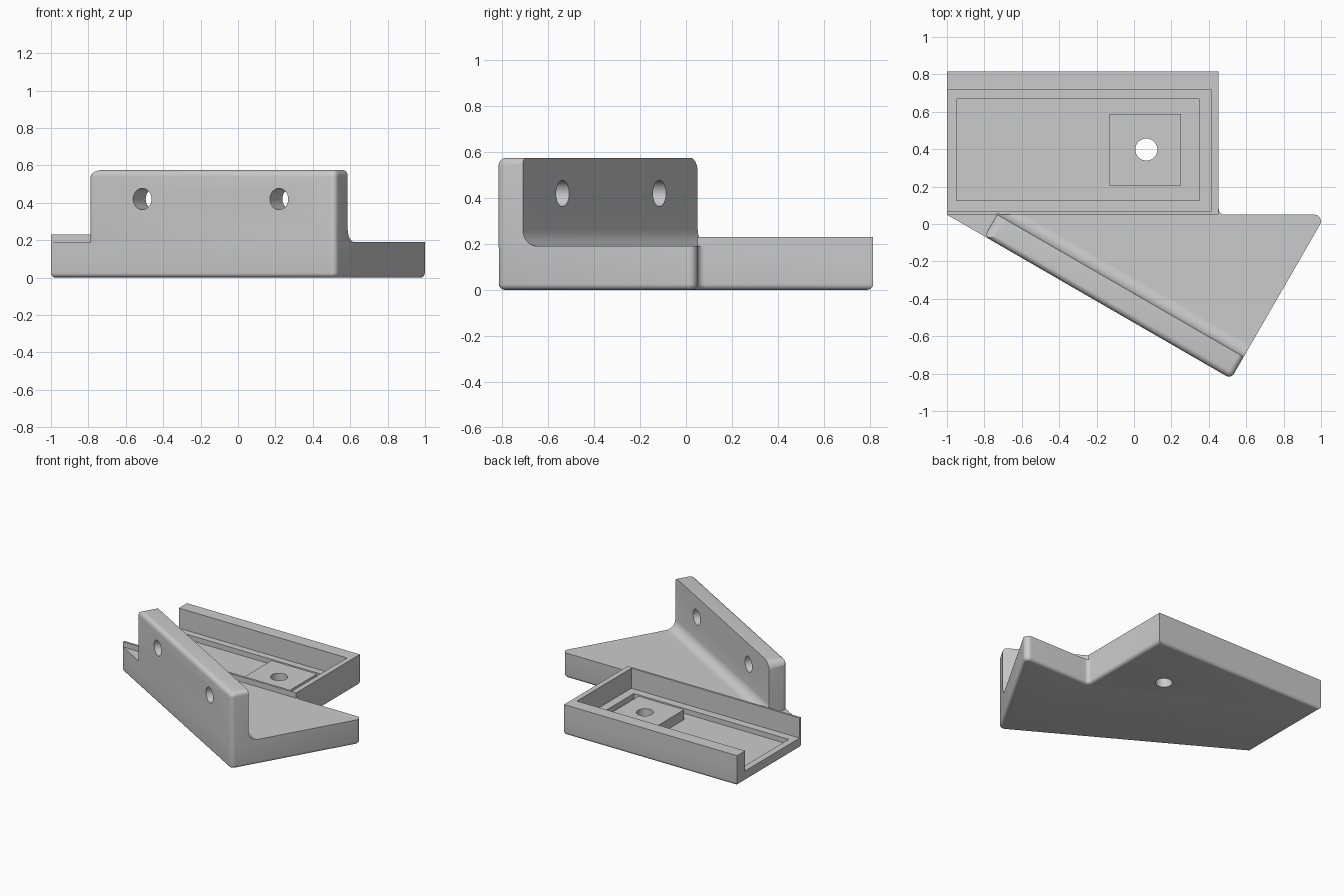
import bpy
import bmesh
from math import radians, cos, sin, tan
from mathutils import Vector, Matrix

if "Cube" in bpy.data.objects:
    bpy.data.objects.remove(bpy.data.objects["Cube"])

grey = bpy.data.materials.new("plain_grey")
grey.use_nodes = True
grey.diffuse_color = (0.6, 0.6, 0.6, 1)
grey.node_tree.nodes["Principled BSDF"].inputs["Base Color"].default_value = (0.6, 0.6, 0.6, 1)

X, Y, Z = Vector((1, 0, 0)), Vector((0, 1, 0)), Vector((0, 0, 1))


def frame(x, y, z):
    return Matrix((x, y, z)).transposed().to_4x4()


def rounded(corners, steps=6):
    """Outline from (x, y, radius) corners, with arcs where radius > 0."""
    out = []
    for i, (x, y, r) in enumerate(corners):
        p = Vector((x, y, 0))
        if not r:
            out.append(p)
            continue
        a = (Vector((*corners[i - 1][:2], 0)) - p).normalized()
        b = (Vector((*corners[(i + 1) % len(corners)][:2], 0)) - p).normalized()
        half = a.angle(b) / 2
        t = r / tan(half)
        centre = p + (a + b).normalized() * (r / sin(half))
        start, end = p + a * t - centre, p + b * t - centre
        for k in range(steps + 1):
            blend = start.normalized().slerp(end.normalized(), k / steps)
            out.append(centre + blend.normalized() * r)
    return out


def prism(name, outline, lo, hi, matrix=Matrix(), bevel=0, pick=None):
    """Extrude an outline from lo to hi, optionally rounding the picked edges."""
    bm = bmesh.new()
    face = bm.faces.new([bm.verts.new((p.x, p.y, lo)) for p in outline])
    top = bmesh.ops.extrude_face_region(bm, geom=[face], use_keep_orig=True)["geom"]
    for v in top:
        if isinstance(v, bmesh.types.BMVert):
            v.co.z = hi
    bmesh.ops.recalc_face_normals(bm, faces=bm.faces)
    if bevel:
        edges = [e for e in bm.edges if pick(e.verts[0].co, e.verts[1].co)]
        bmesh.ops.bevel(bm, geom=edges, offset=bevel, segments=5, profile=0.5,
                        affect='EDGES', clamp_overlap=False)
    bm.transform(matrix)
    bmesh.ops.recalc_face_normals(bm, faces=bm.faces)
    mesh = bpy.data.meshes.new(name)
    bm.to_mesh(mesh)
    bm.free()
    mesh.materials.append(grey)
    obj = bpy.data.objects.new(name, mesh)
    bpy.context.collection.objects.link(obj)
    return obj


def box(name, x0, x1, y0, y1, z0, z1):
    return prism(name, rounded([(x0, y0, 0), (x1, y0, 0), (x1, y1, 0), (x0, y1, 0)]), z0, z1)


def circle(x, y, r, count=32):
    turn = radians(360 / count)
    return [Vector((x + r * cos(k * turn), y + r * sin(k * turn), 0)) for k in range(count)]


def combine(obj, tool, operation):
    mod = obj.modifiers.new("cut", 'BOOLEAN')
    mod.operation, mod.solver, mod.object = operation, 'EXACT', tool
    bpy.context.view_layer.update()
    baked = bpy.data.meshes.new_from_object(
        obj.evaluated_get(bpy.context.evaluated_depsgraph_get()))
    obj.modifiers.clear()
    obj.data = baked


# Upright limits along its length and across its thickness, in its own frame
SLANT = Matrix.Rotation(radians(-30), 4, 'Z')
START, END, FRONT, INNER = -0.66, 0.863, -0.457, -0.322
PLATE_TOP, RIM_TOP, TOP = 0.19, 0.23, 0.575
TRAY_FRONT, TRAY_BACK, TRAY_END = 0.05, 0.815, 0.453

# Base plate: slanted wedge joined to the tray footprint, rounded underneath
corner = SLANT @ Vector((END, FRONT, 0))
base = prism("base_plate", rounded([
    (-1, TRAY_BACK, 0), (-1, TRAY_FRONT, 0), (corner.x, corner.y, 0.035),
    (1.025, TRAY_FRONT, 0.035), (TRAY_END, TRAY_FRONT, 0.03), (TRAY_END, TRAY_BACK, 0)]),
    0, PLATE_TOP, bevel=0.025, pick=lambda a, b: a.z < 0.001 and b.z < 0.001)

# Tray rim, pocket, lower recess and the raised pad with its hole
rim = box("tray_rim", -1, TRAY_END, TRAY_FRONT, TRAY_BACK, 0.13, RIM_TOP)
pocket = box("pocket_cutter", -1.1, 0.413, 0.066, 0.718, 0.078, 0.7)
recess = box("recess_cutter", -0.95, 0.35, 0.126, 0.667, 0.04, 0.3)
pad = box("raised_pad", -0.13, 0.252, 0.207, 0.588, 0.02, 0.115)
hole = prism("tray_hole_cutter", circle(0.066, 0.398, 0.059), -0.1, 0.4)
combine(base, rim, 'UNION')
combine(base, pocket, 'DIFFERENCE')
combine(base, recess, 'DIFFERENCE')
combine(base, pad, 'UNION')
combine(base, hole, 'DIFFERENCE')

# Upright: cross-section with rounded front edges and a fillet at its foot
foot = PLATE_TOP - 0.005
upright = prism("upright_wall", rounded([
    (FRONT, foot, 0), (FRONT, TOP, 0.035), (INNER, TOP, 0),
    (INNER, PLATE_TOP, 0.07), (INNER + 0.08, PLATE_TOP, 0), (INNER + 0.08, foot, 0)]),
    START, END, frame(Y, Z, X), bevel=0.03,
    pick=lambda a, b: (min(a.z, b.z) > END - 0.001 or max(a.z, b.z) < START + 0.001)
    and max(a.y, b.y) > foot + 0.001 and (a.x + b.x) / 2 < INNER - 0.005)

# Two screw holes, and the rounded upper corner at the far end
side = frame(X, Z, -Y)
cutters = [prism("screw_hole_cutter", circle(u, 0.42, 0.057), 0.2, 0.6, side)
           for u in (-0.327, 0.517)]
R = 0.065
arc = [Vector((START + R - R * cos(radians(t)), TOP - R + R * sin(radians(t)), 0))
       for t in range(0, 91, 15)]
outer = [Vector((START + R, TOP + 0.1, 0)), Vector((START - 0.1, TOP + 0.1, 0)),
         Vector((START - 0.1, TOP - R, 0))]
cutters.append(prism("corner_cutter", arc + outer, 0.2, 0.6, side))
for cutter in cutters:
    combine(upright, cutter, 'DIFFERENCE')

# Turn the upright onto the slanted edge and keep its fillet out of the pocket
upright.data.transform(SLANT)
combine(upright, pocket, 'DIFFERENCE')

for helper in [rim, pocket, recess, pad, hole] + cutters:
    bpy.data.objects.remove(helper)

# Smooth the rounds, keep the hard edges
bpy.ops.object.select_all(action='DESELECT')
for part in (base, upright):
    part.select_set(True)
bpy.context.view_layer.objects.active = base
bpy.ops.object.shade_smooth_by_angle(angle=radians(28))
